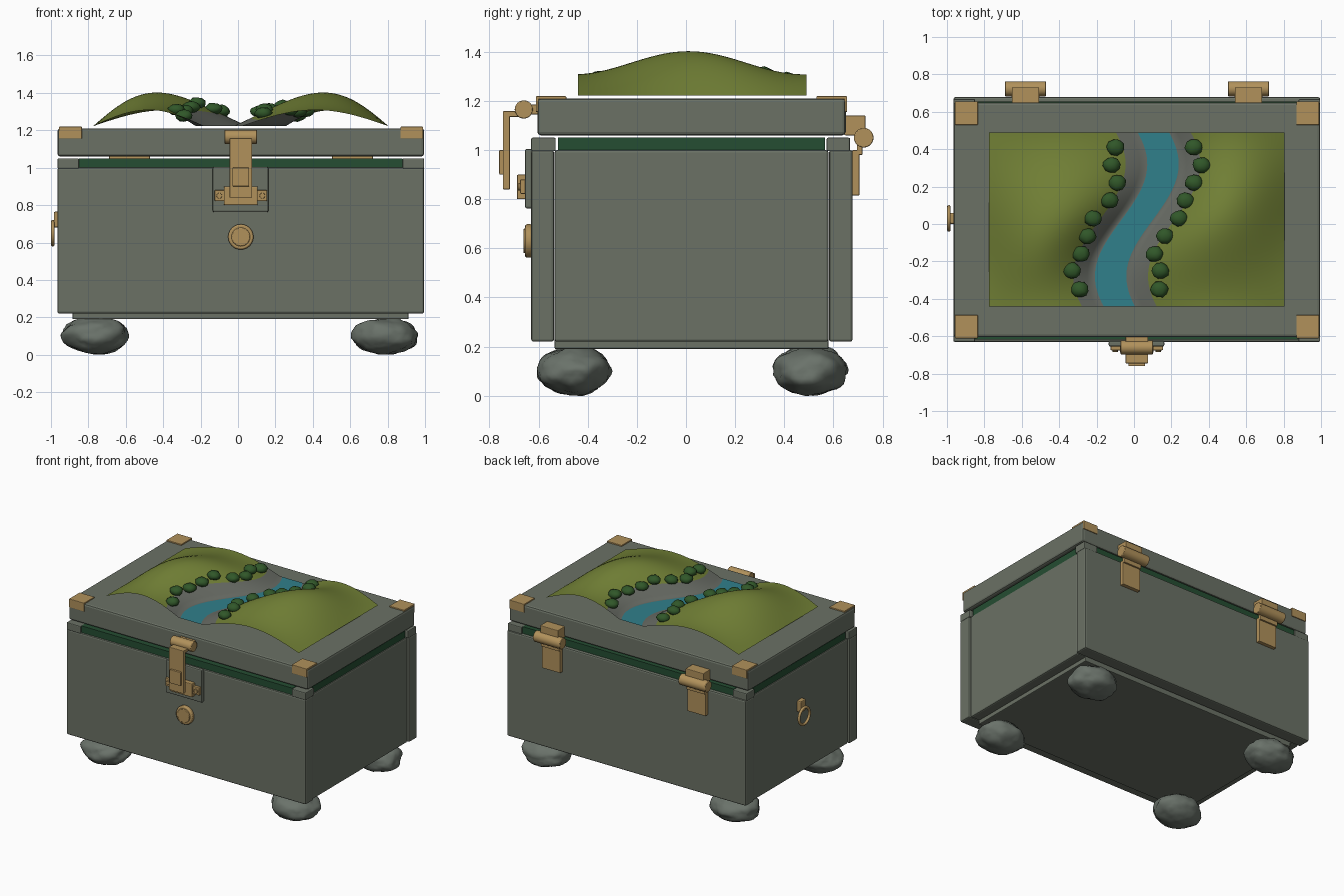
import bpy, bmesh, math, random
from mathutils import Vector, Matrix, noise

if "Cube" in bpy.data.objects:
    bpy.data.objects.remove(bpy.data.objects["Cube"])

random.seed(4)


def material(name, rgb):
    m = bpy.data.materials.new(name)
    m.diffuse_color = (*rgb, 1)
    m.use_nodes = True
    m.node_tree.nodes["Principled BSDF"].inputs["Base Color"].default_value = m.diffuse_color
    return m


STONE = material("grey_green_paint", (0.145, 0.165, 0.130))
ROCK = material("rock_grey", (0.145, 0.170, 0.145))
LINING = material("dark_green_lining", (0.018, 0.075, 0.032))
BRASS = material("brass", (0.44, 0.285, 0.105))
GRASS = material("grass_olive", (0.165, 0.215, 0.036))
BANK = material("bank_grey", (0.135, 0.145, 0.125))
WATER = material("river_teal", (0.030, 0.215, 0.260))
BUSH = material("bush_green", (0.030, 0.095, 0.022))


def finish(name, bm, mats, smooth=None, bevel=0):
    mesh = bpy.data.meshes.new(name)
    bm.to_mesh(mesh)
    bm.free()
    for m in mats:
        mesh.materials.append(m)
    ob = bpy.data.objects.new(name, mesh)
    bpy.context.collection.objects.link(ob)
    if bevel:
        mod = ob.modifiers.new("bevel", "BEVEL")
        mod.width, mod.segments = bevel, 2
    if smooth:
        bpy.ops.object.select_all(action="DESELECT")
        ob.select_set(True)
        bpy.context.view_layer.objects.active = ob
        bpy.ops.object.shade_smooth_by_angle(angle=math.radians(smooth))
    return ob


def box(name, x, y, z, mat, bevel=0.006):
    lo, hi = Vector((x[0], y[0], z[0])), Vector((x[1], y[1], z[1]))
    bm = bmesh.new()
    bmesh.ops.create_cube(bm, size=1, matrix=Matrix.Translation((lo + hi) / 2)
                          @ Matrix.Diagonal((*(hi - lo), 1)))
    return finish(name, bm, [mat], bevel=bevel)


def cylinder(name, centre, radius, length, axis, mat, bevel=0.004):
    rot = {"X": Matrix.Rotation(math.pi / 2, 4, "Y"),
           "Y": Matrix.Rotation(math.pi / 2, 4, "X")}[axis]
    bm = bmesh.new()
    bmesh.ops.create_cone(bm, cap_ends=True, segments=24, radius1=radius, radius2=radius,
                          depth=length, matrix=Matrix.Translation(centre) @ rot)
    return finish(name, bm, [mat], smooth=40, bevel=bevel)


# chest body: walls and floor
X0, X1 = -0.965, 0.995
box("front_wall", (X0, X1), (-0.63, -0.537), (0.22, 1.0), STONE, 0.01)
box("back_wall", (X0, X1), (0.582, 0.678), (0.22, 1.0), STONE, 0.01)
box("left_wall", (X0 + 0.012, X0 + 0.1), (-0.535, 0.58), (0.22, 1.0), STONE, 0.01)
box("right_wall", (X1 - 0.1, X1 - 0.012), (-0.535, 0.58), (0.22, 1.0), STONE, 0.01)
box("floor_panel", (-0.885, 0.912), (-0.535, 0.58), (0.19, 0.24), STONE)

# green lining strips and corner blocks on the rim
for name, y in (("front_lining", (-0.618, -0.54)), ("back_lining", (0.585, 0.655))):
    box(name, (-0.85, 0.88), y, (0.99, 1.05), LINING, 0)
for name, x in (("left_lining", (X0 + 0.02, X0 + 0.09)), ("right_lining", (X1 - 0.09, X1 - 0.02))):
    box(name, x, (-0.52, 0.565), (0.99, 1.05), LINING, 0)
for x in ((X0, -0.85), (0.88, X1)):
    for y in ((-0.63, -0.53), (0.572, 0.668)):
        box("rim_corner_block", x, y, (0.995, 1.05), STONE)

# lid with brass corner caps
box("lid", (X0, X1), (-0.605, 0.65), (1.06, 1.21), STONE, 0.014)
for x in ((-0.957, -0.835), (0.868, 0.99)):
    for y, flap in (((-0.61, -0.487), (-0.611, -0.60)), ((0.53, 0.655), (0.645, 0.656))):
        box("corner_cap", x, y, (1.206, 1.219), BRASS, 0.003)
        box("corner_cap_flap", x, flap, (1.155, 1.219), BRASS, 0.003)

# rock feet
for i, (x, y) in enumerate(((-0.76, -0.455), (0.785, -0.455), (-0.76, 0.505), (0.785, 0.505))):
    bm = bmesh.new()
    bmesh.ops.create_icosphere(bm, subdivisions=4, radius=1)
    for v in bm.verts:
        n = v.co.normalized()
        k = 1 + 0.12 * noise.noise(n * 1.6 + Vector((i * 7, 3, 1))) \
            + 0.05 * noise.noise(n * 4.5 + Vector((i * 5, 0, 2)))
        v.co = Vector((n.x * 0.173, n.y * 0.147, n.z * 0.1)) * k
    low = min(v.co.z for v in bm.verts)
    bmesh.ops.translate(bm, vec=(x, y, -low), verts=bm.verts)
    finish("rock_foot", bm, [ROCK], smooth=60)

# landscape sheet: two arched hills with a winding river between
LX, RX, LY, HY = -0.775, 0.805, -0.44, 0.49
BASE, FLAT, EDGE = 1.222, 0.10, 0.20


def river_x(y):
    return 0.015 + 0.14 * math.sin(2 * math.pi * (y - 0.02) / 1.2)


def height(x, y):
    d = x - river_x(y)
    if abs(d) <= FLAT:
        return BASE
    span = (RX - river_x(y) if d > 0 else river_x(y) - LX) - FLAT
    t = min(1, (abs(d) - FLAT) / span)
    amp = 0.086 + 0.094 * math.cos(math.pi * (y - 0.01) / 2 / 0.47) ** 2
    return BASE + amp * math.sin(math.pi * t)


def row(y):
    c = river_x(y)
    hill = [i / 24 for i in range(24)]
    left = [LX + (c - EDGE - LX) * t for t in hill]
    right = [RX + (c + EDGE - RX) * t for t in hill][::-1]
    banks = [0.20, 0.175, 0.15, 0.125, 0.10, 0.084]
    return left + [c - b for b in banks] + [c + b for b in banks[::-1]] + right


bm = bmesh.new()
grid = []
for j in range(49):
    y = LY + (HY - LY) * j / 48
    grid.append([bm.verts.new((x, y, height(x, y))) for x in row(y)])
for a, b in zip(grid, grid[1:]):
    for i in range(len(a) - 1):
        f = bm.faces.new((a[i], a[i + 1], b[i + 1], b[i]))
        c = f.calc_center_median()
        d = abs(c.x - river_x(c.y))
        f.material_index = 2 if d < 0.07 else 1 if d < EDGE else 0
finish("landscape", bm, [GRASS, BANK, WATER], smooth=60)

# bushes along both banks
bush_y = [0.41, 0.315, 0.22, 0.125, 0.03, -0.065, -0.16, -0.25, -0.35]
left_x = [-0.10, -0.12, -0.09, -0.13, -0.22, -0.25, -0.285, -0.33, -0.29]
right_x = [0.32, 0.36, 0.32, 0.275, 0.24, 0.165, 0.11, 0.14, 0.135]
for xs in (left_x, right_x):
    for x, y in zip(xs, bush_y):
        bm = bmesh.new()
        bmesh.ops.create_icosphere(
            bm, subdivisions=2, radius=0.048,
            matrix=Matrix.Translation((x, y, height(x, y) + 0.016))
            @ Matrix.Diagonal((1, 0.9, 0.66, 1)) @ Matrix.Rotation(random.random() * 6, 4, "Z"))
        for v in bm.verts:
            v.co += Vector([random.uniform(-0.003, 0.003) for _ in range(3)])
        finish("bush", bm, [BUSH], smooth=60)

# front latch
CX = 0.015
box("latch_backplate", (-0.135, 0.162), (-0.655, -0.625), (0.762, 1.005), STONE, 0.008)
box("latch_lid_mount", (CX - 0.06, CX + 0.06), (-0.65, -0.60), (1.145, 1.185), BRASS, 0.004)
cylinder("latch_barrel", (CX, -0.66, 1.165), 0.037, 0.175, "X", BRASS)
box("latch_arm_top", (CX - 0.06, CX + 0.06), (-0.745, -0.66), (1.135, 1.158), BRASS, 0.004)
box("latch_arm", (CX - 0.06, CX + 0.06), (-0.745, -0.716), (0.84, 1.158), BRASS, 0.004)
box("latch_thumb_plate", (CX - 0.045, CX + 0.045), (-0.76, -0.74), (0.90, 1.0), BRASS, 0.004)
box("latch_base", (CX - 0.14, CX + 0.14), (-0.675, -0.65), (0.822, 0.88), BRASS, 0.004)
box("latch_keeper", (CX - 0.09, CX + 0.09), (-0.688, -0.65), (0.80, 0.90), BRASS, 0.005)
for s in (-1, 1):
    cylinder("latch_screw", (CX + s * 0.115, -0.678, 0.85), 0.015, 0.012, "Y", BRASS, 0.002)

# front button
cylinder("button_rim", (CX, -0.64, 0.63), 0.068, 0.03, "Y", BRASS, 0.008)
cylinder("button_centre", (CX, -0.65, 0.63), 0.05, 0.024, "Y", BRASS)

# back hinges
for x in (-0.58, 0.612):
    box("hinge_upper_leaf", (x - 0.073, x + 0.073), (0.645, 0.73), (1.06, 1.14), BRASS, 0.004)
    cylinder("hinge_barrel", (x, 0.723, 1.05), 0.04, 0.22, "X", BRASS)
    box("hinge_lower_leaf", (x - 0.075, x + 0.075), (0.676, 0.706), (0.815, 1.0), BRASS, 0.004)
    box("hinge_link", (x - 0.075, x + 0.075), (0.695, 0.718), (0.98, 1.05), BRASS, 0.004)

# pull ring on the left side
box("ring_mount", (-0.985, -0.945), (0.0, 0.06), (0.68, 0.765), BRASS, 0.008)
bpy.ops.mesh.primitive_torus_add(major_segments=32, minor_segments=10, major_radius=0.061,
                                 minor_radius=0.01, location=(-0.99, 0.03, 0.65),
                                 rotation=(0, math.pi / 2, 0))
ring = bpy.context.object
ring.name = "pull_ring"
ring.data.materials.append(BRASS)
bpy.ops.object.shade_smooth_by_angle(angle=math.radians(60))
